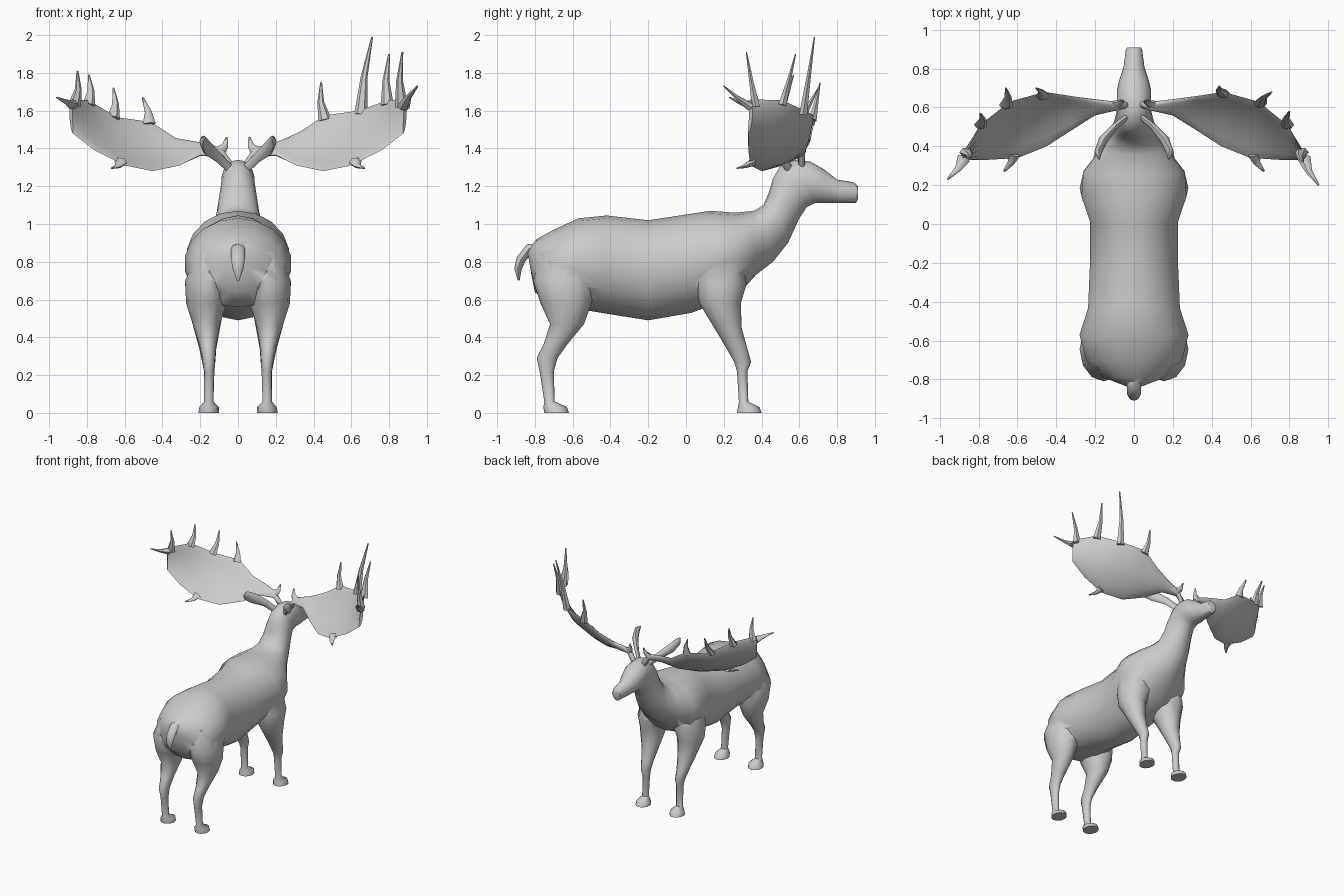
import bpy, bmesh, math
from mathutils import Vector as V

if "Cube" in bpy.data.objects:
    bpy.data.objects.remove(bpy.data.objects["Cube"])


def add_loft(bm, rings, sides=14, wdir=None):
    """Skin elliptical rings; each ring is (point A, point B, half width, bulge)."""
    mids = [(a + b) / 2 for a, b, _, _ in rings]
    loops = []
    for i, (a, b, w, bulge) in enumerate(rings):
        t = mids[min(i + 1, len(mids) - 1)] - mids[max(i - 1, 0)]
        d = wdir or t.cross(a - b).normalized()
        loop = []
        for k in range(sides):
            c, s = math.cos(2 * math.pi * k / sides), math.sin(2 * math.pi * k / sides)
            loop.append(bm.verts.new(mids[i] + (a - b) / 2 * c + d * (w * s + bulge * s * s)))
        loops.append(loop)
    for p, q in zip(loops, loops[1:]):
        for k in range(sides):
            n = (k + 1) % sides
            bm.faces.new((p[k], p[n], q[n], q[k]))
    bm.faces.new(loops[0][::-1])
    bm.faces.new(loops[-1])


def add_tube(bm, pts, radii, side=V((1, 0, 0)), flat=1.0, sides=8):
    """Tapered tube along points; 'flat' scales its thickness."""
    rings = []
    for i, (p, r) in enumerate(zip(pts, radii)):
        t = (pts[min(i + 1, len(pts) - 1)] - pts[max(i - 1, 0)]).normalized()
        u = (side - t * side.dot(t)).normalized()
        rings.append((p + u * r, p - u * r, r * flat, 0))
    add_loft(bm, rings, sides)


def finish(bm, name, angle=50):
    bmesh.ops.recalc_face_normals(bm, faces=bm.faces)
    me = bpy.data.meshes.new(name)
    bm.to_mesh(me)
    bm.free()
    ob = bpy.data.objects.new(name, me)
    bpy.context.collection.objects.link(ob)
    smooth(ob, angle)
    return ob


def smooth(ob, angle):
    bpy.ops.object.select_all(action='DESELECT')
    ob.select_set(True)
    bpy.context.view_layer.objects.active = ob
    bpy.ops.object.shade_smooth_by_angle(angle=math.radians(angle))


def mirrored(p, s):
    return V((p[0] * s, p[1], p[2]))


# Torso, neck and head: top y, top z, bottom y, bottom z, half width
torso = [
    (-.84, .86, -.82, .74, .05), (-.79, .92, -.80, .64, .15), (-.70, .97, -.71, .56, .25),
    (-.57, 1.03, -.57, .55, .285), (-.42, 1.045, -.45, .53, .24), (-.2, 1.02, -.2, .49, .23),
    (0, 1.05, .03, .53, .23), (.13, 1.07, .16, .58, .275), (.26, 1.06, .28, .63, .265),
    (.36, 1.07, .37, .73, .19), (.41, 1.1, .46, .8, .14), (.44, 1.17, .54, .9, .115),
    (.46, 1.24, .6, 1.03, .10), (.50, 1.31, .64, 1.09, .09), (.58, 1.34, .68, 1.11, .09),
    (.66, 1.33, .71, 1.11, .09), (.73, 1.29, .76, 1.11, .075), (.8, 1.235, .81, 1.11, .055),
    (.89, 1.22, .9, 1.11, .043), (.91, 1.20, .91, 1.13, .036)]
bm = bmesh.new()
add_loft(bm, [(V((0, a, b)), V((0, c, d)), w, 0) for a, b, c, d, w in torso], 18, V((1, 0, 0)))
body = finish(bm, "body")

# Legs: z, front y, rear y, inner x, outer x
hind = [(.85, -.55, -.76, .08, .22), (.7, -.48, -.81, .03, .28), (.58, -.5, -.77, .06, .275),
        (.47, -.54, -.72, .095, .24), (.36, -.63, -.755, .115, .205), (.29, -.68, -.79, .12, .19),
        (.22, -.70, -.775, .125, .18), (.06, -.695, -.75, .13, .18),
        (.03, -.63, -.755, .1, .205), (0, -.62, -.75, .1, .21)]
fore = [(.8, .30, .05, .08, .25), (.68, .32, .05, .04, .28), (.58, .29, .07, .07, .27),
        (.45, .295, .15, .095, .235), (.34, .325, .215, .115, .205), (.27, .345, .255, .12, .19),
        (.22, .325, .27, .125, .18), (.06, .33, .28, .13, .18),
        (.03, .39, .275, .1, .205), (0, .4, .27, .1, .21)]
extras = []
for label, table in (("hind_leg", hind), ("front_leg", fore)):
    for s in (1, -1):
        bm = bmesh.new()
        add_loft(bm, [(V((s * (i + o) / 2, f, z)), V((s * (i + o) / 2, r, z)), (o - i) / 2, 0)
                      for z, f, r, i, o in table], 12, V((1, 0, 0)))
        extras.append(finish(bm, label))

# Tail
bm = bmesh.new()
add_tube(bm, [V((0, y, z)) for y, z in ((-.76, .88), (-.83, .87), (-.875, .81), (-.89, .76), (-.885, .70))],
         (.03, .037, .036, .028, .006), flat=.7)
extras.append(finish(bm, "tail"))

# Ears
for s in (1, -1):
    bm = bmesh.new()
    path = [(.04, .55, 1.29), (.10, .5, 1.35), (.16, .43, 1.40), (.185, .37, 1.44), (.18, .335, 1.455)]
    add_tube(bm, [mirrored(p, s) for p in path], (.025, .028, .04, .032, .008), V((0, 0, 1)), .6)
    extras.append(finish(bm, "ear"))

# Fuse limbs, tail and ears into one skin
for part in extras:
    m = body.modifiers.new("union", 'BOOLEAN')
    m.operation, m.solver, m.object = 'UNION', 'EXACT', part
    bpy.context.view_layer.objects.active = body
    bpy.ops.object.modifier_apply(modifier=m.name)
    bpy.data.objects.remove(part)
smooth(body, 50)

# Antler palm: lower edge point, upper edge point, half thickness, cupping
palm = [((.03, .60, 1.29), (.05, .63, 1.32), .022, 0), ((.09, .59, 1.36), (.09, .625, 1.40), .022, 0),
        ((.2, .56, 1.365), (.2, .64, 1.43), .02, .01), ((.31, .49, 1.31), (.33, .66, 1.49), .013, .025),
        ((.45, .4, 1.28), (.46, .68, 1.575), .012, .035), ((.6, .34, 1.31), (.64, .63, 1.60), .012, .035),
        ((.76, .33, 1.39), (.79, .51, 1.655), .012, .025), ((.875, .33, 1.48), (.88, .34, 1.66), .012, .01)]
# Tines: base, tip, for each side
low_tine = ((.62, .36, 1.33), (.67, .27, 1.295))
brow = ((.10, .61, 1.38), (.06, .64, 1.46))
right = [((.46, .67, 1.55), (.44, .71, 1.75)), ((.65, .62, 1.58), (.71, .68, 1.99)),
         ((.79, .51, 1.63), (.80, .58, 1.90)), ((.865, .37, 1.62), (.87, .32, 1.91)),
         ((.875, .34, 1.62), (.95, .20, 1.73))]
left = [((.47, .66, 1.53), (.505, .70, 1.67)), ((.66, .61, 1.56), (.66, .70, 1.72)),
        ((.79, .51, 1.63), (.79, .57, 1.79)), ((.865, .37, 1.63), (.85, .34, 1.81)),
        ((.875, .34, 1.63), (.96, .23, 1.67))]
for s, name, tines in ((1, "antler_right", right), (-1, "antler_left", left)):
    bm = bmesh.new()
    rings = []
    for lo, up, w, cup in palm:
        a, b = mirrored(lo, s), mirrored(up, s)
        if s < 0 and .3 < up[0] < .7:      # this side has a lower upper edge
            b.z -= .035
        rings.append((a, b, w, cup * s))
    add_loft(bm, rings, 16)
    for base, tip in tines + [low_tine, brow]:
        p, q = mirrored(base, s), mirrored(tip, s)
        mid = p.lerp(q, .5) + V((-.012 * s, 0, -.005))
        add_tube(bm, [p, mid, q], (.035, .018, .005), flat=.7, sides=6)
    finish(bm, name)
